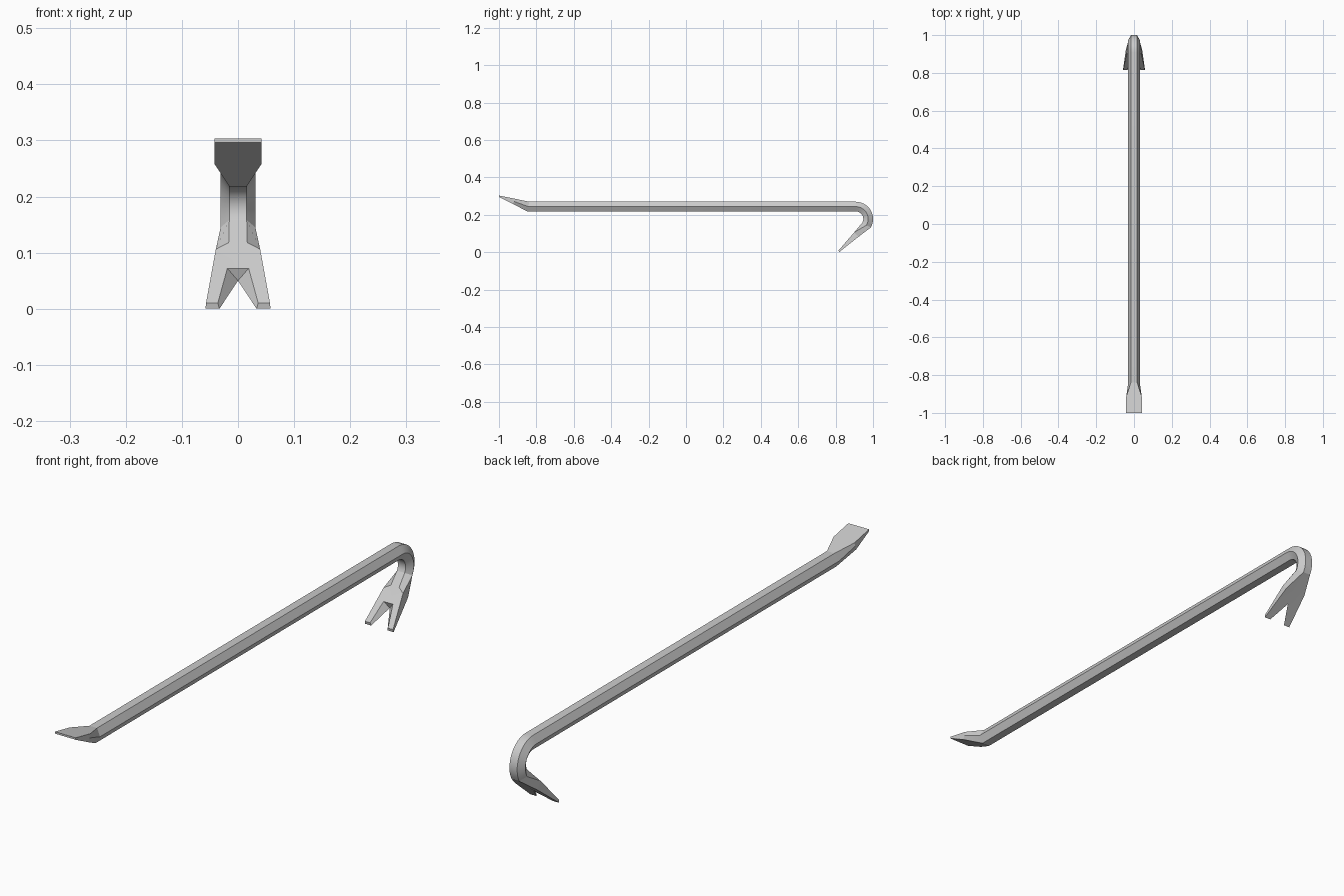
import bpy, bmesh
from math import radians, cos, sin

if "Cube" in bpy.data.objects:
    bpy.data.objects.remove(bpy.data.objects["Cube"])


def half_ring(inner, outer, wi, wm, wo, m=0.5):
    """Right half of a hexagonal section, from (y, z) of its inner and outer flats."""
    (yi, zi), (yo, zo) = inner, outer
    ym, zm = yi + (yo - yi) * m, zi + (zo - zi) * m
    return [(0, yi, zi), (wi, yi, zi), (wm, ym, zm), (wo, yo, zo), (0, yo, zo)]


HEX = (0.0155, 0.031, 0.0155)

# Flat chisel tip, its full-width section, and the start of the bar
rings = [
    half_ring((-1, 0.296), (-1, 0.303), 0.042, 0.042, 0.042),
    half_ring((-0.925, 0.258), (-0.915, 0.286), 0.042, 0.042, 0.042),
    half_ring((-0.848, 0.218), (-0.838, 0.27), *HEX),
]

# Round bend of the hook
cy, cz, r_in, r_out = 0.908, 0.178, 0.04, 0.092
for i in range(13):
    a = radians(90 - 10 * i)
    rings.append(half_ring((cy + r_in * cos(a), cz + r_in * sin(a)),
                           (cy + r_out * cos(a), cz + r_out * sin(a)), *HEX))

# Shoulder where the bar spreads into the claw
shoulder = half_ring((0.899, 0.106), (0.923, 0.083), 0.0395, 0.0395, 0.043, m=0)
rings.append([(0, 0.909, 0.118), (0.0165, 0.909, 0.118)] + shoulder[2:])
rings.append(shoulder)

bm = bmesh.new()
loops = [[bm.verts.new(p) for p in ring] for ring in rings]
for a, b in zip(loops, loops[1:]):
    for j in range(4):
        bm.faces.new((a[j], a[j + 1], b[j + 1], b[j]))
bm.faces.new(loops[0])

# One prong of the claw, with half of the tapered V notch
s = loops[-1]
n0, n1, apex, in_a, in_b, out_a, out_b = [bm.verts.new(p) for p in (
    (0, 0.870, 0.072), (0.019, 0.870, 0.072), (0, 0.879, 0.05),
    (0.036, 0.816, 0.010), (0.057, 0.816, 0.010),
    (0.033, 0.818, 0), (0.058, 0.818, 0))]
for f in ((s[0], s[1], n1, n0), (s[1], in_b, in_a, n1),      # inner face
          (s[4], s[3], out_b, apex), (apex, out_b, out_a),   # outer face
          (s[2], s[3], out_b, in_b),                         # side
          (n0, n1, apex), (n1, in_a, out_a, apex),           # notch
          (in_a, in_b, out_b, out_a)):                       # prong tip
    bm.faces.new(f)

# Merge collapsed edges, then mirror to the other side
bmesh.ops.remove_doubles(bm, verts=bm.verts[:], dist=1e-5)
bmesh.ops.mirror(bm, geom=bm.verts[:] + bm.edges[:] + bm.faces[:],
                 axis='X', merge_dist=1e-4)
bmesh.ops.remove_doubles(bm, verts=bm.verts[:], dist=1e-5)
bmesh.ops.recalc_face_normals(bm, faces=bm.faces[:])

mesh = bpy.data.meshes.new("pry_bar")
bm.to_mesh(mesh)
bm.free()
bar = bpy.data.objects.new("pry_bar", mesh)
bpy.context.collection.objects.link(bar)

# Smooth only along the rounded bend
bpy.context.view_layer.objects.active = bar
bar.select_set(True)
bpy.ops.object.shade_smooth_by_angle(angle=radians(10.5))
